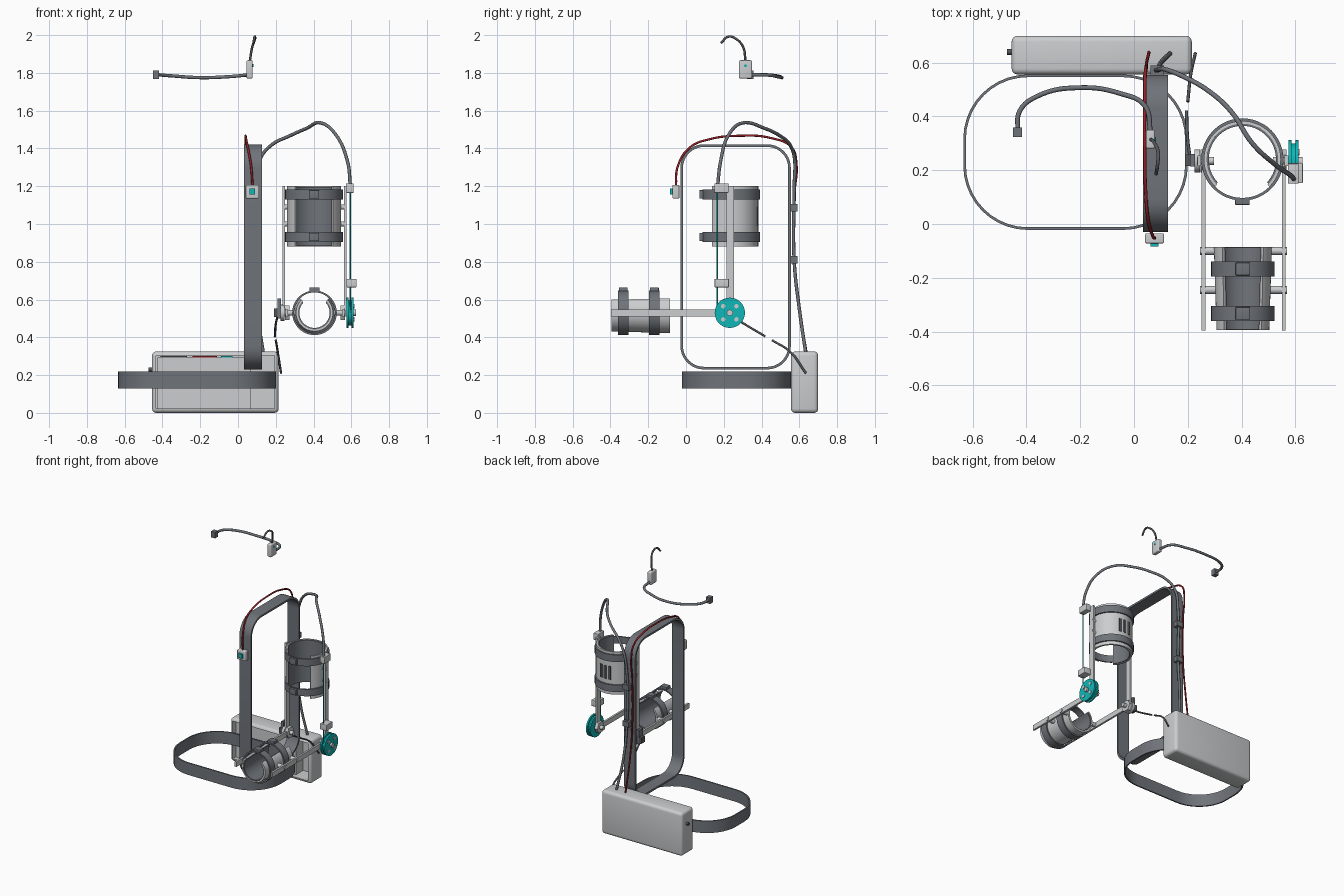
import bpy, bmesh, math
from mathutils import Matrix, Vector

if "Cube" in bpy.data.objects:
    bpy.data.objects.remove(bpy.data.objects["Cube"])


def material(name, rgb):
    m = bpy.data.materials.new(name)
    m.diffuse_color = (*rgb, 1)
    m.use_nodes = True
    m.node_tree.nodes["Principled BSDF"].inputs["Base Color"].default_value = m.diffuse_color
    return m


LIGHT = material("light_grey", (0.60, 0.61, 0.62))
STRAP = material("strap_grey", (0.16, 0.175, 0.195))
DARK = material("dark_grey", (0.09, 0.095, 0.105))
TEAL = material("teal", (0.005, 0.47, 0.47))
RED = material("red", (0.32, 0.015, 0.02))
I4 = Matrix.Identity(4)


def finish(name, bm, mat, matrix=I4):
    bmesh.ops.transform(bm, matrix=matrix, verts=bm.verts)
    bmesh.ops.recalc_face_normals(bm, faces=bm.faces)
    me = bpy.data.meshes.new(name)
    for f in bm.faces:
        f.smooth = True
    bm.to_mesh(me)
    bm.free()
    me.set_sharp_from_angle(angle=math.radians(35))
    me.materials.append(mat)
    ob = bpy.data.objects.new(name, me)
    bpy.context.collection.objects.link(ob)
    return ob


def box(name, x, y, z, mat, bevel=0.0, matrix=I4, recess=0.0):
    """Box from three (min, max) ranges; recess hollows the front face."""
    bm = bmesh.new()
    bmesh.ops.create_cube(bm, size=1)
    for v in bm.verts:
        v.co = [r[0] + (c + 0.5) * (r[1] - r[0]) for r, c in zip((x, y, z), v.co)]
    if bevel:
        bmesh.ops.bevel(bm, geom=bm.edges[:], offset=bevel, segments=4, profile=0.5, affect='EDGES')
    if recess:
        face = min(bm.faces, key=lambda f: f.calc_center_median().y)
        new = bmesh.ops.extrude_discrete_faces(bm, faces=[face])["faces"][0]
        bmesh.ops.translate(bm, vec=(0, recess, 0), verts=new.verts)
    return finish(name, bm, mat, matrix)


def rod_x(name, x0, x1, y, z, r, mat, sides=24):
    bm = bmesh.new()
    bmesh.ops.create_cone(bm, cap_ends=True, segments=sides, radius1=r, radius2=r, depth=x1 - x0)
    m = Matrix.Translation(((x0 + x1) / 2, y, z)) @ Matrix.Rotation(math.pi / 2, 4, 'Y')
    return finish(name, bm, mat, m)


def band(name, sections, mat, closed, matrix=I4):
    """Join rectangular cross-sections (4 points each) into a strip."""
    bm = bmesh.new()
    rows = [[bm.verts.new(p) for p in s] for s in sections]
    n = len(rows)
    for i in range(n if closed else n - 1):
        a, b = rows[i], rows[(i + 1) % n]
        for k in range(4):
            bm.faces.new((a[k], a[(k + 1) % 4], b[(k + 1) % 4], b[k]))
    if not closed:
        bm.faces.new(rows[0])
        bm.faces.new(rows[-1])
    return finish(name, bm, mat, matrix)


def strap_loop(name, u, v, w, r, t, mat, matrix=I4):
    """Rounded rectangular loop in the local uv plane, extruded along w."""
    secs = []
    corners = [(u[1] - r, v[1] - r), (u[0] + r, v[1] - r), (u[0] + r, v[0] + r), (u[1] - r, v[0] + r)]
    for q, (cu, cv) in enumerate(corners):
        for i in range(11):
            a = math.pi / 2 * (q + i / 10)
            c, s = math.cos(a), math.sin(a)
            secs.append([(cu + k * c, cv + k * s, h) for k, h in
                         ((r, w[0]), (r, w[1]), (r - t, w[1]), (r - t, w[0]))])
    band(name, secs, mat, True, matrix)


def arc(name, ri, ro, w0, w1, gap, mat, matrix, taper=0.0):
    """Curved shell around local w with an opening of +-gap degrees toward -v."""
    secs, n = [], 48
    for i in range(n if gap == 0 else n + 1):
        a = math.radians(-90 + gap + (360 - 2 * gap) * i / n)
        c, s = math.cos(a), math.sin(a)
        secs.append([(k * c, k * s, h) for k, h in
                     ((ro - taper, w0), (ro, w1), (ri, w1), (ri - taper, w0))])
    band(name, secs, mat, gap == 0, matrix)


def wire(name, pts, r, mat):
    cu = bpy.data.curves.new(name, 'CURVE')
    cu.dimensions = '3D'
    cu.bevel_depth, cu.bevel_resolution, cu.resolution_u = r, 3, 8
    cu.use_fill_caps = True
    sp = cu.splines.new('BEZIER')
    sp.bezier_points.add(len(pts) - 1)
    for p, co in zip(sp.bezier_points, pts):
        p.co = co
        p.handle_left_type = p.handle_right_type = 'AUTO'
    cu.materials.append(mat)
    bpy.context.collection.objects.link(bpy.data.objects.new(name, cu))


# Waist belt and shoulder strap
strap_loop("waist_belt", (-0.635, 0.2), (-0.022, 0.556), (0.13, 0.22), 0.24, 0.01, STRAP)
YZ = Matrix(((0, 0, 1, 0), (1, 0, 0, 0), (0, 1, 0, 0), (0, 0, 0, 1)))
strap_loop("shoulder_strap", (-0.03, 0.555), (0.23, 1.422), (0.033, 0.127), 0.125, 0.014, STRAP, YZ)

# Control box with open front, inner block and small components
box("control_box", (-0.455, 0.215), (0.556, 0.70), (0, 0.325), LIGHT, 0.022, recess=0.12)
box("inner_block", (-0.425, 0.07), (0.585, 0.67), (0.024, 0.293), LIGHT)
for nm, x0, x1, m in (("dark_component", -0.41, -0.27, DARK), ("red_component", -0.24, -0.11, RED),
                      ("teal_component", -0.09, -0.03, TEAL)):
    box(nm, (x0, x1), (0.59, 0.66), (0.293, 0.302), m)
rod_x("box_knob", -0.473, -0.45, 0.64, 0.23, 0.011, DARK)


# Arm cuffs: tapered shell, lining, two straps with buckles
def cuff(prefix, r, w0, w1, straps, taper, m):
    arc(prefix + "_shell", r - 0.01, r, w0, w1, 45, LIGHT, m, taper)
    arc(prefix + "_lining", r - 0.018, r - 0.01, w0 + 0.003, w1 - 0.003, 47, STRAP, m, taper)
    for i, (a, b) in enumerate(straps):
        arc(f"{prefix}_strap_{i}", r, r + 0.01, a, b, 0, STRAP, m)
        box(f"{prefix}_buckle_{i}", (-0.027, 0.027), (-r - 0.026, -r - 0.004),
            (a + 0.004, b - 0.004), STRAP, 0.003, m)


UPPER = Matrix.Translation((0.403, 0.24, 0))
FORE = Matrix.Translation((0.405, 0, 0.53)) @ Matrix(((1, 0, 0, 0), (0, 0, 1, 0), (0, -1, 0, 0), (0, 0, 0, 1)))
cuff("upper_cuff", 0.143, 0.88, 1.2, ((0.905, 0.957), (1.13, 1.183)), 0, UPPER)
cuff("forearm_cuff", 0.108, -0.395, -0.085, ((-0.36, -0.305), (-0.195, -0.14)), 0.01, FORE)
for i in (-1, 0, 1):
    box(f"cuff_slot_{i}", (0.393 + i * 0.035, 0.413 + i * 0.035), (0.375, 0.385 - abs(i) * 0.003),
        (0.99, 1.09), DARK)

# Side bars with spacers on both sides
for side, xu, xf in (("left", 0.243, 0.258), ("right", 0.567, 0.557)):
    d = 1 if side == "left" else -1
    box(side + "_upper_bar", (xu - 0.007, xu + 0.007), (0.215, 0.255), (0.51, 1.2), LIGHT)
    box(side + "_forearm_bar", (xf - 0.007, xf + 0.007), (-0.397, 0.25), (0.51, 0.548), LIGHT)
    for y in (-0.1, -0.245):
        e = sorted((xf - d * 0.012, xf + d * 0.05))
        rod_x(side + "_forearm_spacer", e[0], e[1], y, 0.53, 0.015, LIGHT, 12)
    for z in (1.0, 1.09):
        e = sorted((xu - d * 0.008, xu + d * 0.028))
        rod_x(side + "_upper_spacer", e[0], e[1], 0.235, z, 0.014, LIGHT, 12)
    e = sorted((xf - d * 0.01, xf + d * 0.014))
    rod_x(side + "_joint_nut", e[0], e[1], 0.235, 0.53, 0.043, LIGHT, 6)
    e = sorted((xf, xf + d * 0.04))
    rod_x(side + "_joint_pin", e[0], e[1], 0.235, 0.53, 0.015, LIGHT, 12)

# Joint sensor
rod_x("sensor_hub", 0.225, 0.245, 0.235, 0.53, 0.043, LIGHT)
box("sensor_body", (0.19, 0.228), (0.215, 0.258), (0.508, 0.552), DARK)
box("sensor_plate", (0.209, 0.227), (0.213, 0.26), (0.5, 0.605), STRAP)

# Drive pulley with two flanges, bolts and hub
for nm, a, b, r in (("outer_flange", 0.6, 0.612, 0.08), ("pulley_core", 0.585, 0.6, 0.068),
                    ("inner_flange", 0.575, 0.586, 0.08)):
    rod_x(nm, a, b, 0.232, 0.53, r, TEAL, 40)
rod_x("pulley_hub", 0.56, 0.626, 0.232, 0.53, 0.017, LIGHT, 12)
for sy in (-1, 1):
    for sz in (-1, 1):
        rod_x("pulley_bolt", 0.605, 0.616, 0.232 + sy * 0.035, 0.53 + sz * 0.035, 0.012, LIGHT, 12)

# Cable guides and drive cable
box("upper_guide", (0.572, 0.612), (0.15, 0.225), (1.165, 1.215), LIGHT, 0.003)
box("lower_guide", (0.574, 0.628), (0.152, 0.227), (0.665, 0.71), LIGHT, 0.003)
wire("drive_cable", [(0.593, 0.166, 0.53), (0.593, 0.166, 0.85), (0.593, 0.166, 1.18)], 0.004, TEAL)

# Cable sleeve from the upper guide over the shoulder into the box
wire("cable_sleeve", [(0.595, 0.167, 1.2), (0.58, 0.183, 1.33), (0.52, 0.225, 1.47), (0.44, 0.30, 1.535),
                      (0.36, 0.42, 1.505), (0.27, 0.5, 1.465), (0.18, 0.55, 1.42), (0.12, 0.574, 1.35),
                      (0.09, 0.573, 1.2), (0.09, 0.573, 0.8), (0.1, 0.6, 0.55), (0.135, 0.635, 0.31)], 0.009, STRAP)
for z in (0.81, 1.085):
    box("strap_clip", (0.062, 0.112), (0.55, 0.59), (z - 0.02, z + 0.02), STRAP)

# Sensor wire in two pieces
wire("sensor_wire_upper", [(0.21, 0.24, 0.515), (0.2, 0.31, 0.47), (0.195, 0.42, 0.405)], 0.006, DARK)
wire("sensor_wire_lower", [(0.2, 0.455, 0.385), (0.21, 0.55, 0.325), (0.228, 0.635, 0.21)], 0.006, DARK)

# Push button unit and red wire over the shoulder
box("button_box", (0.041, 0.112), (-0.072, -0.035), (1.135, 1.207), LIGHT, 0.006)
box("button", (0.061, 0.091), (-0.084, -0.07), (1.155, 1.187), TEAL)
wire("red_wire", [(0.077, -0.053, 1.2), (0.07, -0.045, 1.3), (0.052, 0.02, 1.405), (0.043, 0.13, 1.45),
                  (0.04, 0.28, 1.467), (0.04, 0.45, 1.455), (0.042, 0.56, 1.405), (0.045, 0.585, 1.32),
                  (0.045, 0.573, 1.15), (0.045, 0.573, 0.8), (0.047, 0.6, 0.55), (0.056, 0.64, 0.31)], 0.006, RED)

# Headset: rear band, end block, ear pod and ear hook
wire("headset_band", [(-0.433, 0.345, 1.79), (-0.425, 0.42, 1.79), (-0.36, 0.475, 1.785), (-0.2, 0.507, 1.775),
                      (-0.05, 0.485, 1.78), (0.04, 0.44, 1.788), (0.062, 0.34, 1.79)], 0.009, STRAP)
box("headset_end", (-0.45, -0.417), (0.323, 0.358), (1.767, 1.812), STRAP)
box("ear_pod", (0.045, 0.078), (0.28, 0.35), (1.77, 1.867), LIGHT, 0.008)
rod_x("pod_light", 0.075, 0.081, 0.315, 1.838, 0.008, TEAL, 12)
wire("ear_hook", [(0.062, 0.315, 1.86), (0.075, 0.303, 1.935), (0.09, 0.265, 1.98), (0.088, 0.225, 1.992),
                  (0.082, 0.185, 1.958)], 0.0065, DARK)
